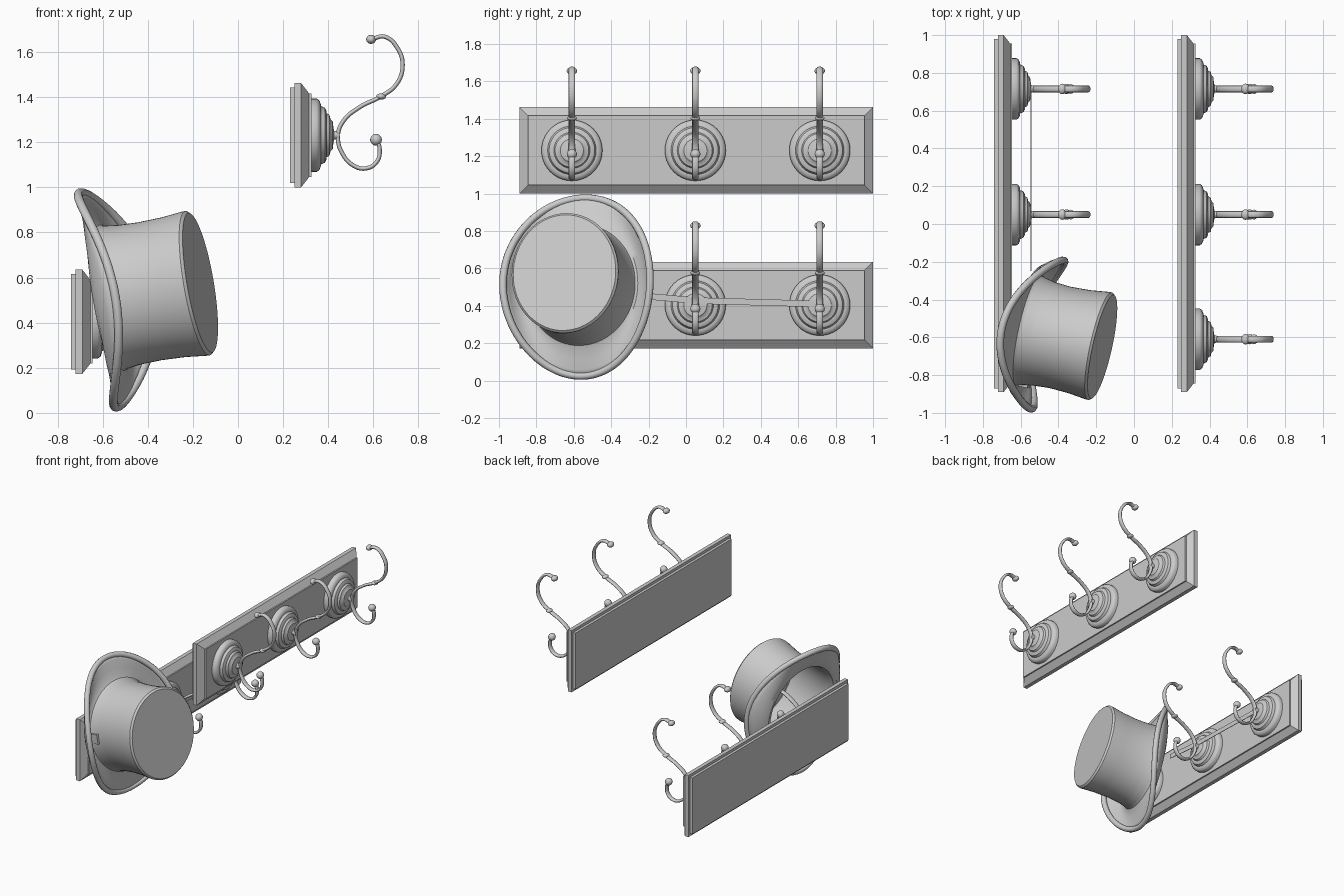
import bpy, bmesh
from math import cos, sin, pi, radians
from mathutils import Vector

cube = bpy.data.objects.get("Cube")
if cube:
    bpy.data.objects.remove(cube)

grey = bpy.data.materials.new("light_grey")
grey.use_nodes = True
color = (0.6, 0.6, 0.6, 1)
grey.diffuse_color = color
grey.node_tree.nodes["Principled BSDF"].inputs["Base Color"].default_value = color


def place(name, data, loc=(0, 0, 0), scale=(1, 1, 1)):
    ob = bpy.data.objects.new(name, data)
    ob.location, ob.scale = loc, scale
    bpy.context.collection.objects.link(ob)
    if not data.materials:
        data.materials.append(grey)
    return ob


def loft(name, rings, cap_start=True, cap_end=True, smooth=True):
    """Skin a list of closed rings that have equal point counts."""
    bm = bmesh.new()
    loops = [[bm.verts.new(p) for p in ring] for ring in rings]
    n = len(loops[0])
    for r, s in zip(loops, loops[1:]):
        for i in range(n):
            j = (i + 1) % n
            bm.faces.new((r[i], r[j], s[j], s[i]))
    if cap_start:
        bm.faces.new(loops[0][::-1])
    if cap_end:
        bm.faces.new(loops[-1])
    bmesh.ops.recalc_face_normals(bm, faces=bm.faces)
    return finish(name, bm, smooth)


def finish(name, bm, smooth=True):
    me = bpy.data.meshes.new(name)
    bm.to_mesh(me)
    bm.free()
    for p in me.polygons:
        p.use_smooth = smooth
    if smooth:
        me.set_sharp_from_angle(angle=radians(35))
    return me


def tube(name, points, radius, cyclic=False):
    cu = bpy.data.curves.new(name, 'CURVE')
    cu.dimensions = '3D'
    cu.bevel_depth, cu.bevel_resolution = radius, 3
    cu.resolution_u = 6
    cu.use_fill_caps = True
    sp = cu.splines.new('BEZIER')
    sp.bezier_points.add(len(points) - 1)
    for bp, p in zip(sp.bezier_points, points):
        bp.co = p
        bp.handle_left_type = bp.handle_right_type = 'AUTO'
    sp.use_cyclic_u = cyclic
    return cu


def ball(name):
    bm = bmesh.new()
    bmesh.ops.create_uvsphere(bm, u_segments=16, v_segments=10, radius=1)
    return finish(name, bm)


# Moulded board: (depth, inset) profile around a rectangle
def rectangle(x, inset):
    y, z = 0.945 - inset, 0.231 - inset
    return [(x, -y, -z), (x, y, -z), (x, y, z), (x, -y, z)]


board_profile = [(0, .02), (.02, .02), (.02, 0), (.05, 0), (.085, .045), (.095, .045)]
board = loft("board", [rectangle(*p) for p in board_profile], smooth=False)

# Turned rosette: (depth, radius) profile around the x axis
rosette_profile = [(.09, .163), (.118, .163), (.13, .155), (.137, .138), (.137, .13),
                   (.155, .122), (.163, .105), (.163, .097), (.176, .09), (.18, .072),
                   (.19, .062), (.193, .035), (.196, .02), (.222, .016)]
rosette = loft("rosette", [[(x, r * cos(i * pi / 20), r * sin(i * pi / 20))
                            for i in range(40)] for x, r in rosette_profile])

# Double hook bent in the xz plane
hook_path = [(.36, .425), (.42, .437), (.478, .385), (.5, .31), (.473, .227), (.4, .17),
             (.31, .125), (.235, .06), (.213, -.005), (.235, -.085), (.285, -.136),
             (.336, -.147), (.385, -.118), (.398, -.06), (.385, -.02)]
hook = tube("hook", [(x, 0, z) for x, z in hook_path], .01)
knob = ball("knob")

# Two racks with three hooks each
for rack, x, z in (("upper", .23, 1.231), ("lower", -.74, .404)):
    place(rack + "_board", board, (x, .055, z))
    for i, y in enumerate((-.61, .05, .715)):
        tag = f"{rack}_{i + 1}"
        place("rosette_" + tag, rosette, (x, y, z))
        place("hook_" + tag, hook, (x, y, z), (1, 1.75, 1))
        place("upper_knob_" + tag, knob, (x + .36, y, z + .425), (.022, .028, .02))
        place("lower_knob_" + tag, knob, (x + .382, y, z - .02), (.026, .027, .026))
        place("collar_" + tag, knob, (x + .405, y, z + .172), (.022, .026, .014))

# Hat frame: crown axis plus long and short directions of its oval
base = Vector((-.575, -.56, .508))
axis = Vector((1, -.22, .17)).normalized()
side = (Vector((0, 1, 0)) - axis * axis.y).normalized()
up = axis.cross(side)


def oval(long, short, height, curl=0, count=64):
    """Oval ring; curl lifts the sides and dips the two long ends."""
    ring = []
    for i in range(count):
        c, s = cos(2 * pi * i / count), sin(2 * pi * i / count)
        h = height + curl * (.12 * c * c - .045 * s * s)
        ring.append(base + side * short * c + up * long * s + axis * h)
    return ring


# Hat shell, open at the brim side
hat_profile = [(.485, .405, 0, 1), (.45, .385, -.004, .62), (.4, .35, -.006, .25),
               (.35, .313, 0, .05), (.322, .294, .012), (.312, .284, .035),
               (.305, .272, .1), (.302, .266, .19), (.306, .271, .3), (.316, .283, .395),
               (.317, .284, .408), (.31, .277, .416)]
hat = place("hat_shell", loft("hat_shell", [oval(*p) for p in hat_profile], cap_start=False))
wall = hat.modifiers.new("wall", 'SOLIDIFY')
wall.thickness, wall.offset = .016, 0

# Rolled brim edge and ribbon band
place("brim_edge", tube("brim_edge", oval(.482, .402, 0, 1, 32), .02, True))
band_profile = [(.326, .298, .014), (.322, .294, .03), (.315, .283, .082), (.306, .274, .082)]
place("hat_band", loft("hat_band", [oval(*p) for p in band_profile], False, False))

# Flat ribbon joining the band overlap on the near side
bow = place("band_overlap", loft("band_overlap", [
    [base - side * s + up * u + axis * h for u, h in
     ((-.035, .016), (.035, .016), (.035, .08), (-.035, .08))] for s in (.27, .298)]))

# Thin strip running along the lower rack
strip = [[(x, y, z + d) for x, d in ((-.547, -.017), (-.543, -.017), (-.543, .017), (-.547, .017))]
         for y, z in ((-.25, .455), (.05, .428), (.715, .41))]
place("thin_strip", loft("thin_strip", strip, smooth=False))
